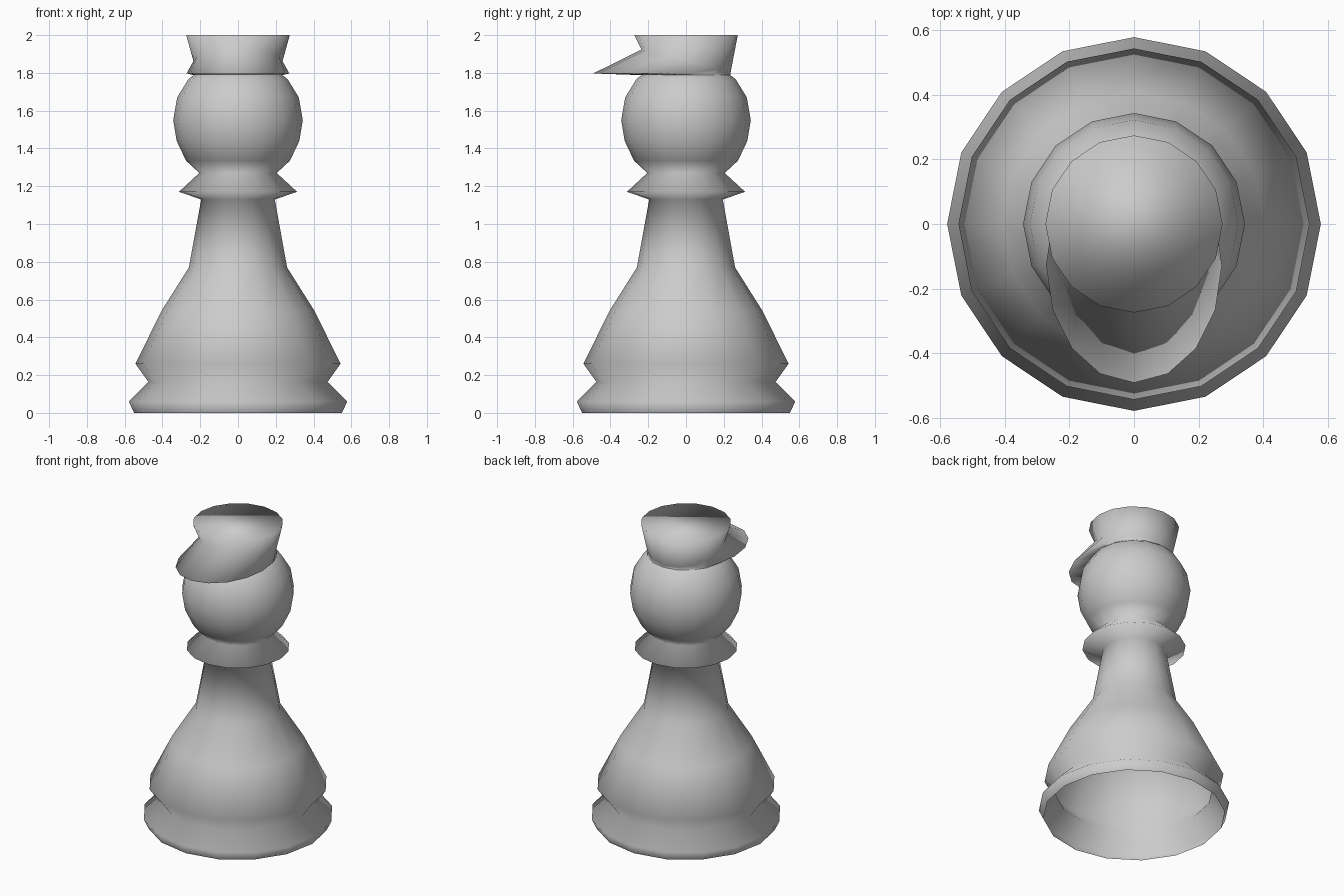
import bpy, bmesh, math

if "Cube" in bpy.data.objects:
    bpy.data.objects.remove(bpy.data.objects["Cube"])

SIDES = 16


def skin(name, rings, close_top=False):
    """Bridge rings given as (radius_x, radius_y, centre_y, z, z_slope_along_y)."""
    bm = bmesh.new()
    loops = []
    for rx, ry, cy, z, slope in rings:
        loop = []
        for i in range(SIDES):
            a = 2 * math.pi * i / SIDES
            y = cy + ry * math.sin(a)
            loop.append(bm.verts.new((rx * math.cos(a), y, z + slope * y)))
        loops.append(loop)
    for low, high in zip(loops, loops[1:]):
        for i in range(SIDES):
            j = (i + 1) % SIDES
            bm.faces.new((low[i], low[j], high[j], high[i]))
    if close_top:
        bm.faces.new(loops[-1])
    for f in bm.faces:
        f.smooth = True
    mesh = bpy.data.meshes.new(name)
    bm.to_mesh(mesh)
    bm.free()
    ob = bpy.data.objects.new(name, mesh)
    bpy.context.collection.objects.link(ob)
    return ob


# Body: foot, flared skirt, neck, collar and round head (hollow, open below)
profile = [
    (0.55, 0.0), (0.578, 0.06), (0.475, 0.165), (0.543, 0.26),
    (0.405, 0.54), (0.26, 0.77), (0.195, 1.13),
    (0.313, 1.17), (0.205, 1.27), (0.275, 1.335),
    (0.325, 1.44), (0.343, 1.55), (0.322, 1.67), (0.262, 1.768), (0.235, 1.788),
]
skin("body_and_head", [(r, r, 0, z, 0) for r, z in profile])

# Cap: underside, forward-stretched brim, tilted waist, flat top
skin("peaked_cap", [
    (0.235, 0.235, 0, 1.788, 0),
    (0.272, 0.364, -0.127, 1.797, 0),
    (0.236, 0.236, 0, 1.862, -0.26),
    (0.274, 0.274, 0, 2.0, 0),
], close_top=True)
